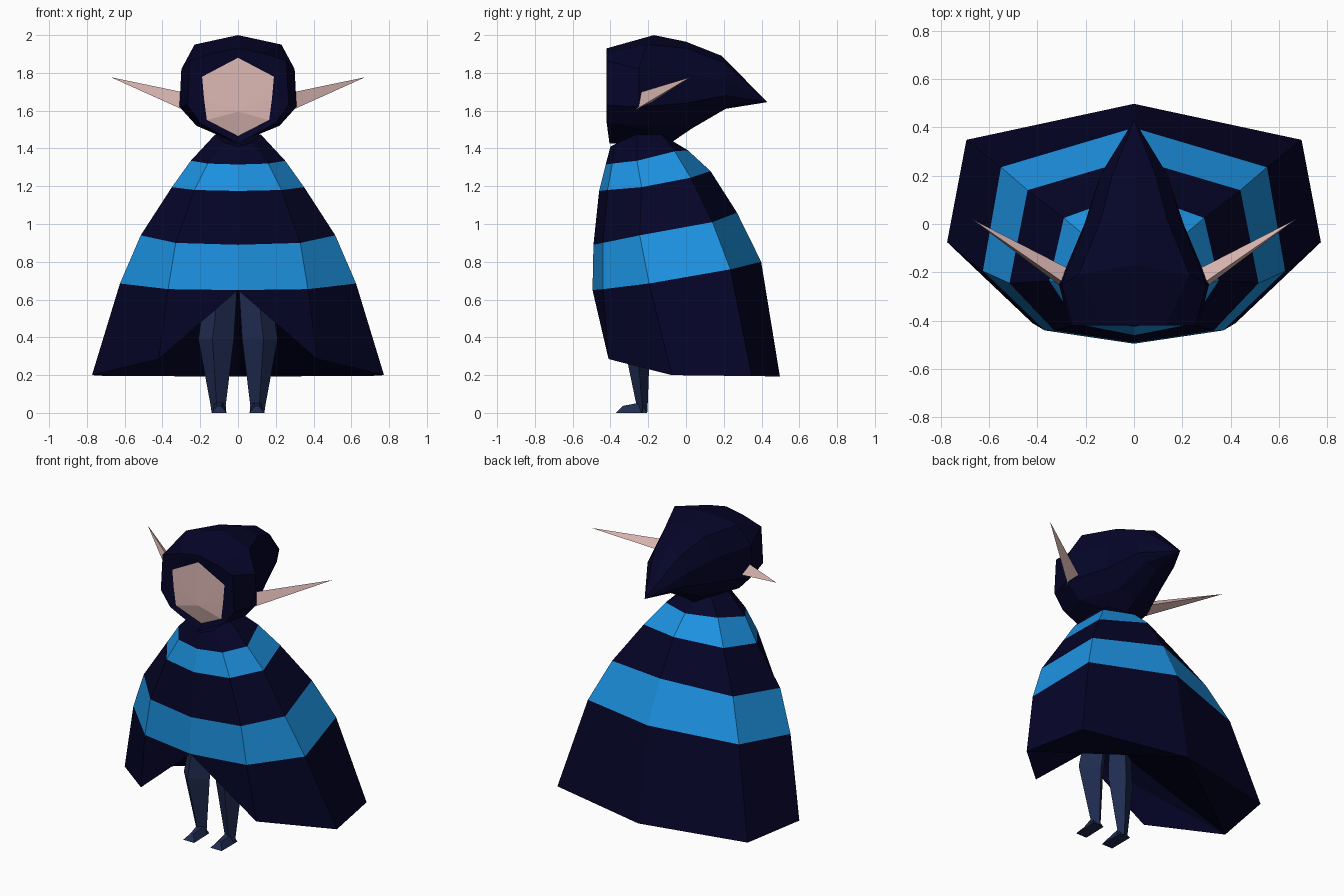
import bpy, bmesh

if "Cube" in bpy.data.objects:
    bpy.data.objects.remove(bpy.data.objects["Cube"])


def material(name, rgb):
    m = bpy.data.materials.new(name)
    m.diffuse_color = (*rgb, 1)
    m.use_nodes = True
    m.node_tree.nodes["Principled BSDF"].inputs["Base Color"].default_value = m.diffuse_color
    return m


NAVY = material("navy cloth", (0.0015, 0.0014, 0.021))
BLUE = material("blue stripe", (0.012, 0.29, 0.76))
SKIN = material("pale skin", (0.72, 0.48, 0.455))
SLATE = material("slate trousers", (0.014, 0.024, 0.078))


def closed_ring(half):
    """Mirror a half outline that starts and ends on the centre plane."""
    return half + [(-x, y, z) for x, y, z in half[-2:0:-1]]


def bridge(bm, a, b, mat=0):
    """Join two vertex loops; shared vertices give triangles."""
    n = len(a)
    for i in range(n):
        j = (i + 1) % n
        quad = list(dict.fromkeys((a[i], a[j], b[j], b[i])))
        if len(quad) > 2:
            bm.faces.new(quad).material_index = mat


def fan(bm, loop, point, mat=0):
    tip = bm.verts.new(point)
    for i in range(len(loop)):
        bm.faces.new((loop[i], loop[(i + 1) % len(loop)], tip)).material_index = mat


def finish(bm, name, mats):
    bmesh.ops.recalc_face_normals(bm, faces=bm.faces[:])
    me = bpy.data.meshes.new(name)
    bm.to_mesh(me)
    bm.free()
    for m in mats:
        me.materials.append(m)
    ob = bpy.data.objects.new(name, me)
    bpy.context.collection.objects.link(ob)
    return ob


def add_loop(bm, pts):
    return [bm.verts.new(p) for p in pts]


# Cloak: eight-sided rings from neck to hem, in front-to-back order
cloak_rings = [
    [(0, -.40, 1.41), (.07, -.36, 1.43), (.12, -.26, 1.475), (.09, -.13, 1.475), (0, -.07, 1.43)],
    [(0, -.425, 1.315), (.16, -.39, 1.32), (.25, -.26, 1.335), (.19, -.06, 1.385), (0, .01, 1.39)],
    [(0, -.46, 1.175), (.23, -.415, 1.18), (.35, -.235, 1.195), (.29, .025, 1.245), (0, .13, 1.28)],
    [(0, -.49, .89), (.33, -.44, .90), (.515, -.245, .94), (.44, .14, 1.01), (0, .27, 1.06)],
    [(0, -.495, .65), (.37, -.44, .655), (.625, -.195, .685), (.55, .235, .76), (0, .398, .80)],
]
hem = [(.42, -.41, .285), (.773, -.075, .20), (.693, .348, .195), (0, .497, .193)]
bm = bmesh.new()
loops = [add_loop(bm, closed_ring(r)) for r in cloak_rings]
for i in range(4):
    bridge(bm, loops[i], loops[i + 1], i % 2)
# The skirt opens at the front, where the hem rises to the last ring
apex = loops[-1][0]
low = closed_ring([(0, 0, 0)] + hem)[1:]
hem_loop = [apex] + add_loop(bm, low)
bridge(bm, loops[-1], hem_loop)
# Underside, slightly hollow above the legs, and neck closure
f, s, bs, b, bs2, s2, f2 = hem_loop[1:]
c = bm.verts.new((0, -.30, .68))
for tri in ((apex, f, s), (apex, s, c), (c, s, b), (s, bs, b),
            (apex, s2, f2), (apex, c, s2), (c, b, s2), (b, bs2, s2)):
    bm.faces.new(tri)
bm.faces.new(loops[0])
finish(bm, "cloak", (NAVY, BLUE))

# Hood: rings from the face opening back to a drooping point
hood_rings = [
    [(0, -.412, 1.88), (.095, -.412, 1.83), (.19, -.412, 1.78),
     (.18, -.412, 1.665), (.165, -.41, 1.55), (0, -.38, 1.465)],
    [(0, -.42, 1.93), (.13, -.42, 1.905), (.255, -.42, 1.865),
     (.268, -.42, 1.63), (.20, -.42, 1.535), (0, -.405, 1.425)],
    [(0, -.17, 2.0), (.23, -.21, 1.95), (.30, -.25, 1.82),
     (.31, -.25, 1.62), (.22, -.24, 1.52), (0, -.08, 1.43)],
    [(0, 0, 1.965), (.14, .01, 1.93), (.20, .0, 1.80),
     (.205, .0, 1.64), (.12, .0, 1.53), (0, .03, 1.505)],
    [(0, .19, 1.89), (.09, .20, 1.855), (.14, .20, 1.76),
     (.135, .21, 1.68), (.08, .21, 1.63), (0, .21, 1.61)],
]
bm = bmesh.new()
loops = [add_loop(bm, closed_ring(r)) for r in hood_rings]
for a, b in zip(loops, loops[1:]):
    bridge(bm, a, b)
fan(bm, loops[-1], (0, .43, 1.645))
finish(bm, "hood", (NAVY,))

# Flat face filling the opening, with the chin sloping back
bm = bmesh.new()
fan(bm, add_loop(bm, closed_ring(hood_rings[0])), (0, -.414, 1.595))
finish(bm, "face", (SKIN,))

for side, label in ((1, "right"), (-1, "left")):
    # Long pointed ear
    bm = bmesh.new()
    base = add_loop(bm, [(side * .28, -.275, 1.60), (side * .28, -.25, 1.695),
                         (side * .28, -.18, 1.645)])
    bm.faces.new(base)
    fan(bm, base, (side * .673, .022, 1.777))
    finish(bm, label + "_ear", (SKIN,))

    # Tapered leg with diamond sections: inner x, outer x, front y, back y, z
    bm = bmesh.new()
    sections = [(.0, .16, -.30, -.16, .74), (.022, .21, -.335, -.19, .39),
                (.065, .145, -.262, -.203, .04), (.062, .14, -.26, -.205, .005)]
    legs = []
    for x0, x1, y0, y1, z in sections:
        w, ym = x1 - x0, (y0 + y1) / 2
        legs.append(add_loop(bm, [(side * x0, ym, z), (side * (x0 + .6 * w), y0, z),
                                  (side * x1, ym, z), (side * (x0 + .4 * w), y1, z)]))
    bm.faces.new(legs[0])
    bm.faces.new(legs[-1])
    for a, b in zip(legs, legs[1:]):
        bridge(bm, a, b)
    finish(bm, label + "_leg", (SLATE,))

    # Small pointed foot
    bm = bmesh.new()
    heel = add_loop(bm, [(side * .065, -.205, 0), (side * .14, -.205, 0),
                         (side * .125, -.24, .055), (side * .08, -.24, .055)])
    toe = add_loop(bm, [(side * .06, -.37, 0), (side * .14, -.37, 0),
                        (side * .11, -.335, .037), (side * .09, -.335, .037)])
    bm.faces.new(heel)
    bm.faces.new(toe)
    bridge(bm, heel, toe)
    finish(bm, label + "_foot", (SLATE,))
